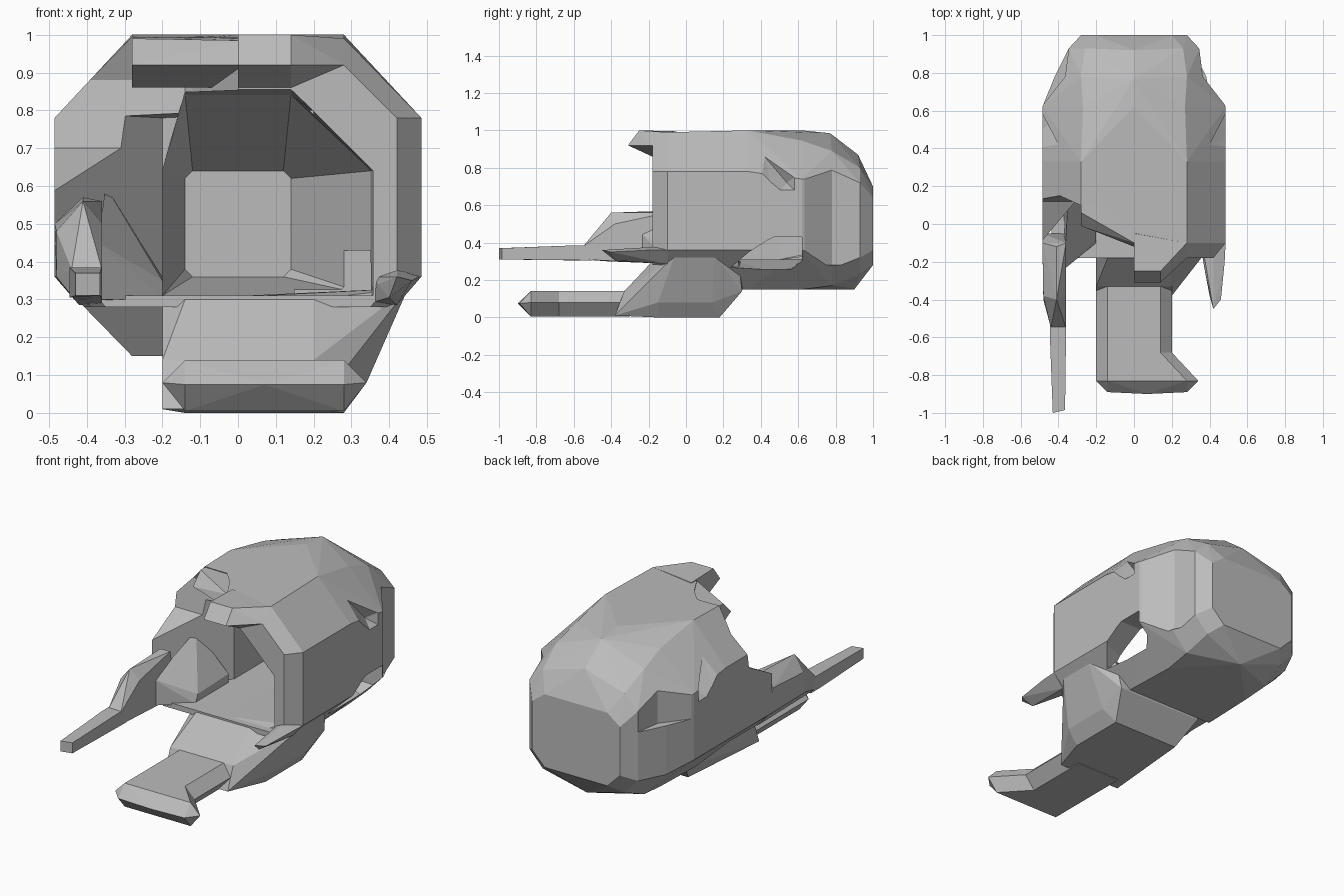
import bpy, bmesh, math

cube = bpy.data.objects.get("Cube")
if cube:
    bpy.data.objects.remove(cube, do_unlink=True)

grey = bpy.data.materials.new("plain_grey")
grey.use_nodes = True
grey.diffuse_color = (0.5, 0.5, 0.5, 1)
grey.node_tree.nodes["Principled BSDF"].inputs["Base Color"].default_value = (0.5, 0.5, 0.5, 1)


def hull(name, pts):
    """Faceted solid wrapped around a few corner points."""
    bm = bmesh.new()
    for p in pts:
        bm.verts.new(p)
    bmesh.ops.convex_hull(bm, input=bm.verts)
    loose = [v for v in bm.verts if not v.link_faces]
    bmesh.ops.delete(bm, geom=loose, context='VERTS')
    bmesh.ops.dissolve_limit(bm, angle_limit=math.radians(2), verts=bm.verts, edges=bm.edges)
    bmesh.ops.recalc_face_normals(bm, faces=bm.faces)
    mesh = bpy.data.meshes.new(name)
    bm.to_mesh(mesh)
    bm.free()
    mesh.materials.append(grey)
    obj = bpy.data.objects.new(name, mesh)
    bpy.context.collection.objects.link(obj)
    return obj


def octagon(y, left, right, half, zb, zl, zu, zt):
    return [(-half, y, zb), (half, y, zb), (right, y, zl), (right, y, zu),
            (half, y, zt), (-half, y, zt), (left, y, zu), (left, y, zl)]


def slab(x0, x1, profile):
    return [(x, y, z) for x in (x0, x1) for y, z in profile]


def box(x0, x1, y0, y1, z0, z1):
    return slab(x0, x1, [(y, z) for y in (y0, y1) for z in (z0, z1)])


def cut(target, cutter):
    mod = target.modifiers.new("cut", 'BOOLEAN')
    mod.operation = 'DIFFERENCE'
    mod.solver = 'EXACT'
    mod.object = cutter
    cutter.hide_render = True
    bpy.context.view_layer.objects.active = target
    bpy.ops.object.modifier_apply(modifier=mod.name)
    bpy.data.objects.remove(cutter, do_unlink=True)


# Outer shell, tapering at the closed back, with a raised centre ridge
rings = [(-.18, .42, .28, .20, .36, .78, .92), (-.10, .485, .28, .15, .36, .78, .99),
         (.33, .485, .28, .15, .36, .78, 1.0), (.62, .485, .27, .15, .36, .74, .945),
         (.78, .42, .28, .17, .32, .72, .89), (.93, .345, .26, .23, .32, .72, .80),
         (1.0, .28, .20, .28, .36, .64, .70)]
ridge = [(0, .62, 1.0), (0, .77, .985), (0, .92, .87), (0, .9, .15)]
shell = hull("shell", ridge + [p for y, w, *r in rings for p in octagon(y, -w, w, *r)])

# Hollow interior
cut(shell, hull("cavity_cutter",
                octagon(-.4, -.2, .36, .14, .31, .31, .64, .86)
                + octagon(.5, -.2, .35, .14, .31, .31, .64, .84)
                + octagon(.86, -.14, .14, .12, .36, .38, .62, .64)))

# Flared mouth on the right side
cut(shell, hull("mouth_cutter", [
    (x, y, z) for x, y, top in [(-.58, -.2, .80), (-.2, .25, .78), (.2, .25, .8), (.2, -.2, .8)]
    for z in (.31, top)]))

# Cut-back upper front on the right side
cut(shell, hull("front_cutter",
                slab(-.6, -.14, [(-.4, 1.1), (.05, 1.1), (.06, 1.0), (.15, .88),
                                 (.12, .70), (-.25, .5), (-.4, .5)])
                + box(-.01, 0, -.4, -.1, .7, 1.1)))

# Open underside in front of the rear bowl
cut(shell, hull("underside_cutter",
                slab(-.6, .6, [(-.4, 0), (-.4, .28), (.2, .28), (.34, .1), (.34, 0)])))

# Lower side opening
hole = [(.24, .24), (.36, .36), (.47, .43), (.62, .43), (.62, .30), (.52, .22)]
cut(shell, hull("side_hole_cutter", [(.55, y, z) for y, z in hole]
                + [(.15, y, max(z, .31)) for y, z in hole]))

# Faceted recesses on both shoulders and behind the side panels
hexagon = [(.33, .92), (.47, .92), (.62, .78), (.62, .64), (.47, .64), (.33, .78)]
for s, low in ((-1, .60), (1, .28)):
    cut(shell, hull("shoulder_cutter",
                    [(s * .54, y, z) for y, z in hexagon]
                    + [(s * .40, .42, .86), (s * .43, .54, .72)]))
    cut(shell, hull("rear_groove_cutter", [
        (s * x, y, z) for x, y in [(.49, .62), (.365, .78), (.345, .93), (.6, .93), (.6, .62)]
        for z in (low, .86)]))

# Brow lips over the opening
hull("brow", [
    (0, -.25, 1), (.14, -.25, 1), (0, -.31, .92), (.14, -.31, .92), (0, -.18, .86),
    (.14, -.18, .86), (.28, -.1, .99), (0, -.05, .995), (.28, -.18, .92),
    (0, -.05, .86), (.2, -.05, .86)])
hull("right_brow", slab(-.28, -.12, [(.06, .99), (-.01, .92), (.1, .86), (.2, .86), (.2, .99)])
     + [(0, -.1, .985), (0, -.12, .92), (0, 0, .86), (0, .1, .985)])

# Chin base joining the shell
hull("chin_base", [
    (-.2, -.38, .01), (.2, -.38, .01), (-.2, -.33, .14), (.2, -.33, .14),
    (-.14, -.18, .30), (.2, -.18, .30), (.38, -.1, .30), (-.2, -.1, .30),
    (-.14, .18, 0), (.28, .18, 0), (-.2, .1, .08), (.34, .14, .08), (.28, -.15, 0),
    (.34, -.15, .08), (.34, -.1, .22), (.34, .28, .2), (-.2, .3, .14), (.34, .3, .14),
    (-.2, .32, .30), (.36, .28, .30), (.45, -.06, .33), (.45, .15, .33)])


def chin_section(y, left, right):
    a, b = left + .06, right - .06
    return [(left, y, .08), (a, y, .14), (b, y, .14),
            (right, y, .08), (b, y, .005), (a, y, .005)]


# Chin plate and its flared tip
hull("chin_plate", chin_section(-.3, -.2, .2) + chin_section(-.68, -.2, .2))
hull("chin_tip", chin_section(-.68, -.2, .2) + chin_section(-.83, -.2, .34)
     + [(-.14, -.89, .075), (.28, -.89, .075), (.07, -.9, .075)])

# Right cheek, its inner sill and the long spike
hull("right_cheek", [
    (-.41, -.40, .56), (-.41, -.12, .57), (-.48, -.38, .48), (-.36, -.38, .50),
    (-.485, -.1, .50), (-.36, -.1, .56), (-.48, -.40, .36), (-.36, -.4, .34),
    (-.41, -.42, .30), (-.485, -.05, .36), (-.42, -.05, .285), (-.36, -.05, .285),
    (-.44, -.55, .38), (-.36, -.55, .38), (-.44, -.55, .31), (-.36, -.55, .31)])
hull("right_sill", [
    (-.37, -.24, .30), (-.37, -.24, .45), (-.2, -.1, .30), (-.2, -.08, .35),
    (-.2, .2, .36), (-.35, .12, .6), (-.2, .2, .29), (-.37, .1, .29)])
hull("right_spike", box(-.445, -.36, -.6, -.5, .305, .385)
     + [(-.43, -1, .31), (-.365, -.985, .31), (-.43, -1, .37), (-.365, -.985, .37)])

# Short left spike
hull("left_spike", [
    (.485, -.1, .36), (.42, -.1, .285), (.35, -.1, .29), (.36, -.1, .36), (.42, -.12, .38),
    (.37, -.22, .34), (.48, -.2, .36), (.42, -.45, .36), (.46, -.4, .35), (.40, -.38, .305)])
